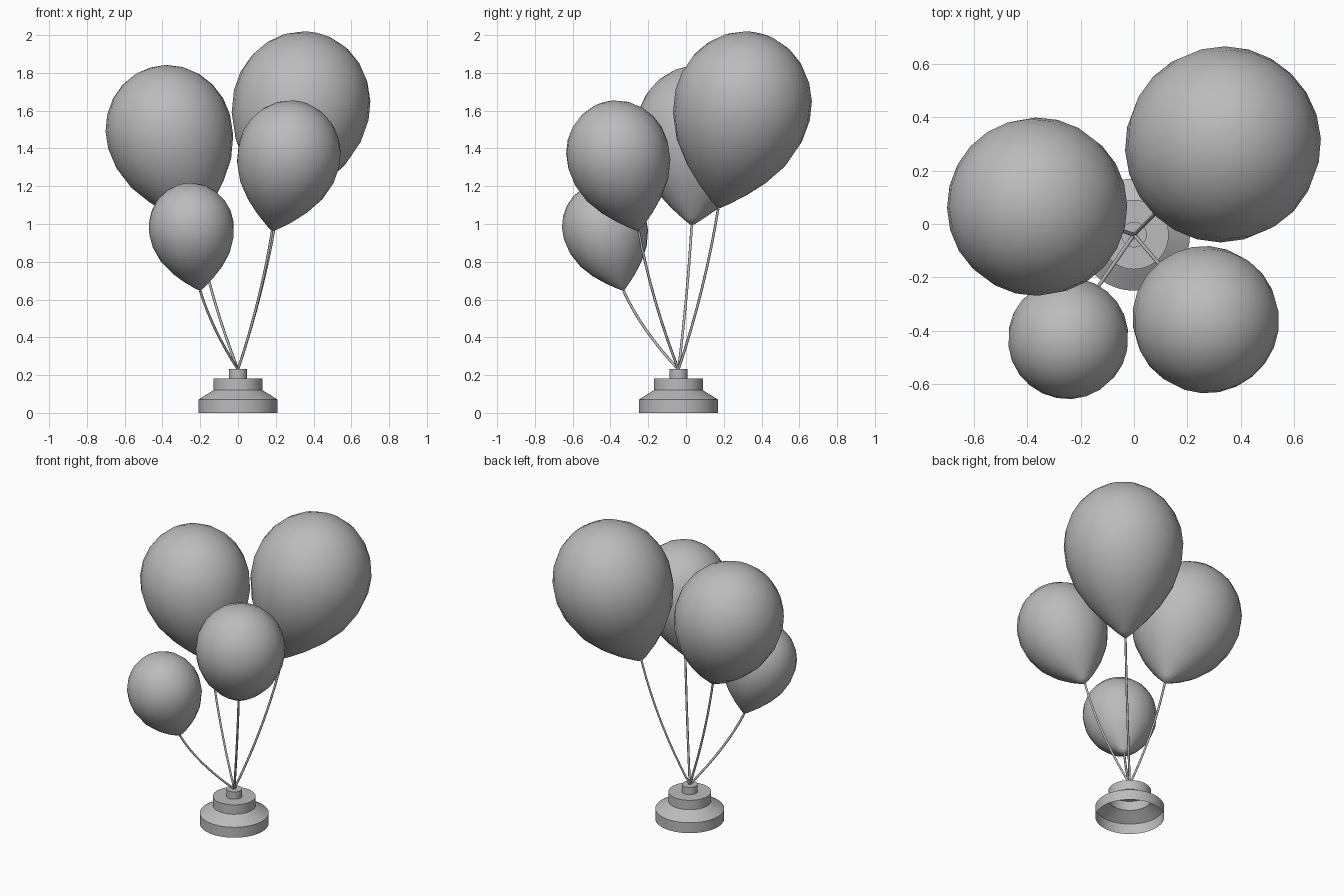
import bpy, bmesh, math
from mathutils import Vector

old = bpy.data.objects.get("Cube")
if old:
    bpy.data.objects.remove(old, do_unlink=True)

# One plain grey for every part
grey = bpy.data.materials.new("plain grey")
grey.use_nodes = True
colour = (0.5, 0.5, 0.5, 1)
grey.diffuse_color = colour
grey.node_tree.nodes["Principled BSDF"].inputs["Base Color"].default_value = colour


def lathe(name, profile, segments, smooth_angle):
    """Spin a (radius, height) profile around z."""
    bm = bmesh.new()
    verts = [bm.verts.new((r, 0, z)) for r, z in profile]
    edges = [bm.edges.new(pair) for pair in zip(verts, verts[1:])]
    bmesh.ops.spin(bm, geom=verts + edges, cent=(0, 0, 0), axis=(0, 0, 1),
                   angle=math.tau, steps=segments, use_duplicate=False)
    bmesh.ops.remove_doubles(bm, verts=bm.verts, dist=0.0005)
    bmesh.ops.recalc_face_normals(bm, faces=bm.faces)
    mesh = bpy.data.meshes.new(name)
    bm.to_mesh(mesh)
    bm.free()
    obj = bpy.data.objects.new(name, mesh)
    bpy.context.collection.objects.link(obj)
    mesh.materials.append(grey)
    bpy.ops.object.select_all(action="DESELECT")
    obj.select_set(True)
    bpy.context.view_layer.objects.active = obj
    bpy.ops.object.shade_smooth_by_angle(angle=math.radians(smooth_angle))
    return obj


# Stepped weight, hollow underneath
base = lathe("base_weight", [(0.21, 0), (0.21, 0.07), (0.13, 0.12), (0.13, 0.183),
                             (0.048, 0.183), (0.048, 0.232), (0, 0.232)], 48, 30)
base.location = (0, -0.04, 0)
knot = Vector((0, -0.04, 0.23))

# Teardrop profile of unit radius, tip at the origin
TIP, TOP = 1.55, 1.05
teardrop = [(0, 0), (0.13, 0.1), (0.36, 0.3), (0.60, 0.55), (0.82, 0.86), (0.96, 1.22)]
teardrop += [(math.cos(a), TIP + TOP * math.sin(a))
             for a in (math.pi / 2 * i / 6 for i in range(6))] + [(0, TIP + TOP)]


def string(name, tip):
    """Thin string, bowed slightly outward."""
    curve = bpy.data.curves.new(name, "CURVE")
    curve.dimensions = "3D"
    curve.bevel_depth = 0.007
    curve.bevel_resolution = 1
    spline = curve.splines.new("POLY")
    steps = 8
    spline.points.add(steps)
    out = Vector((tip.x - knot.x, tip.y - knot.y, 0))
    for i, point in enumerate(spline.points):
        t = i / steps
        point.co = (*(knot.lerp(tip, t) + out * 0.35 * t * (1 - t)), 1)
    curve.materials.append(grey)
    bpy.context.collection.objects.link(bpy.data.objects.new(name, curve))


# Name, tip, centre of the widest part, radius
balloons = [
    ("back_left", (0.21, 0.17, 1.08), (0.335, 0.30, 1.63), 0.365),
    ("back_right", (-0.22, 0.03, 0.99), (-0.365, 0.065, 1.49), 0.335),
    ("front_left", (0.18, -0.25, 0.96), (0.27, -0.36, 1.365), 0.274),
    ("front_right", (-0.20, -0.33, 0.645), (-0.247, -0.43, 0.98), 0.226),
]
for name, tip, centre, radius in balloons:
    tip, axis = Vector(tip), Vector(centre) - Vector(tip)
    obj = lathe(name + "_balloon", teardrop, 24, 60)
    obj.location = tip
    obj.rotation_euler = axis.to_track_quat("Z", "Y").to_euler()
    obj.scale = (radius, radius, axis.length / TIP)
    string(name + "_string", tip)
